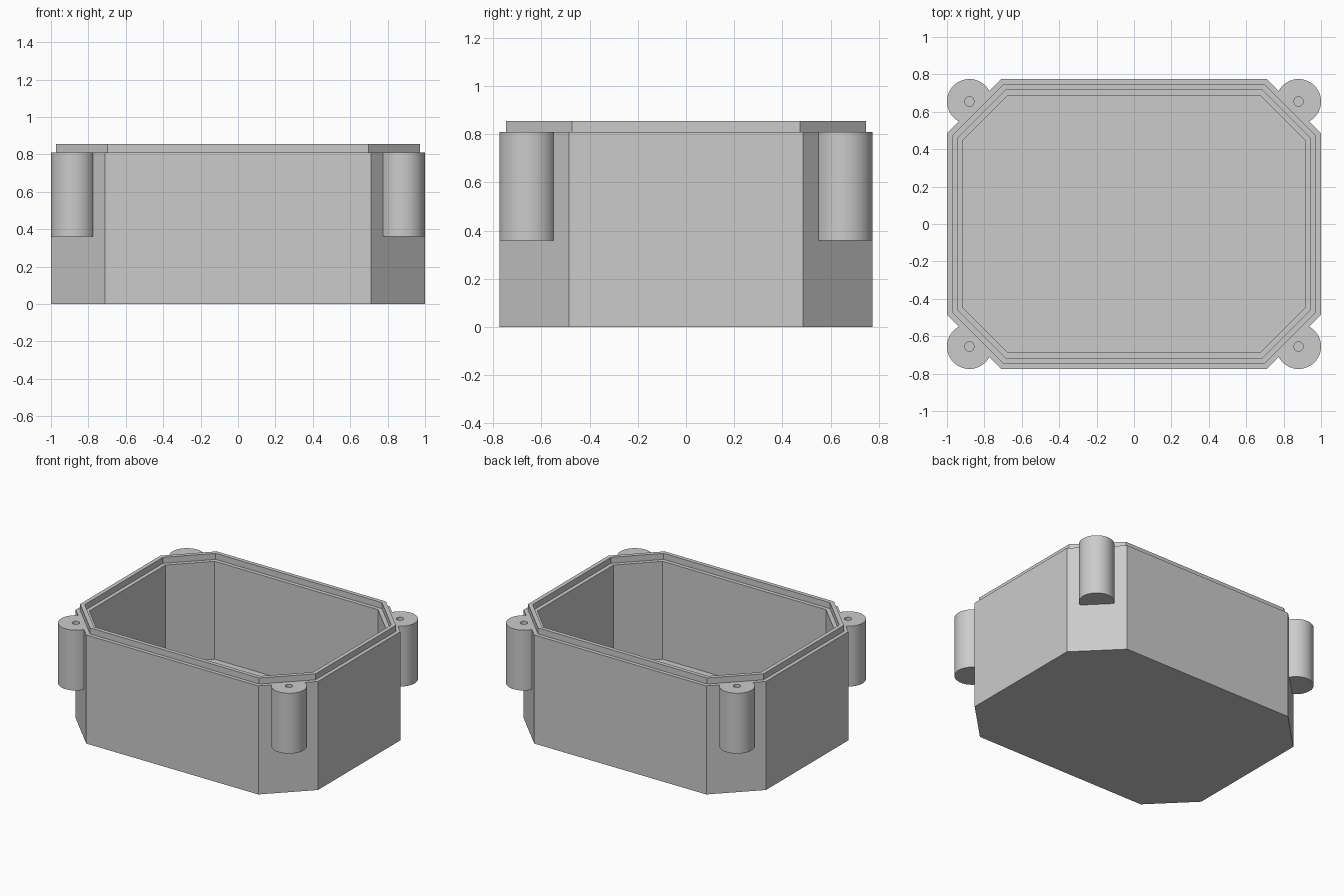
import bpy, bmesh
from math import cos, sin, pi, tan
from mathutils import Vector

if "Cube" in bpy.data.objects:
    bpy.data.objects.remove(bpy.data.objects["Cube"], do_unlink=True)

HALF_X, HALF_Y, CHAMFER = 1.0, 0.775, 0.29
RIM, LIP_TOP, FLOOR = 0.81, 0.855, 0.08

grey = bpy.data.materials.new("light grey plastic")
grey.use_nodes = True
grey.diffuse_color = (0.6, 0.6, 0.6, 1)
grey.node_tree.nodes["Principled BSDF"].inputs["Base Color"].default_value = (0.6, 0.6, 0.6, 1)


def octagon(inset):
    """Chamfered rectangle moved inward by the same amount on every side."""
    x, y = HALF_X - inset, HALF_Y - inset
    c = CHAMFER - inset * (1 - tan(pi / 8))
    return [(x, c - y), (x, y - c), (x - c, y), (c - x, y),
            (-x, y - c), (-x, c - y), (c - x, -y), (x - c, -y)]


def circle(radius, sides):
    return [(radius * cos(2 * pi * i / sides), radius * sin(2 * pi * i / sides))
            for i in range(sides)]


def loft(outlines):
    """Join stacked (outline, height) loops and cap both ends."""
    bm = bmesh.new()
    loops = [[bm.verts.new((x, y, z)) for x, y in pts] for pts, z in outlines]
    for a, b in zip(loops, loops[1:]):
        for i in range(len(a)):
            j = (i + 1) % len(a)
            bm.faces.new((a[i], a[j], b[j], b[i]))
    bm.faces.new(loops[0][::-1])
    bm.faces.new(loops[-1])
    return bm


def finish(bm, name, smooth=False):
    bmesh.ops.recalc_face_normals(bm, faces=bm.faces)
    mesh = bpy.data.meshes.new(name)
    bm.to_mesh(mesh)
    bm.free()
    mesh.materials.append(grey)
    obj = bpy.data.objects.new(name, mesh)
    bpy.context.collection.objects.link(obj)
    if smooth:
        bpy.ops.object.select_all(action='DESELECT')
        obj.select_set(True)
        bpy.context.view_layer.objects.active = obj
        bpy.ops.object.shade_smooth_by_angle()
    return obj


# Open box: outer wall, shoulder, raised lip, inner ledge, cavity and floor
section = [(0, 0), (0, RIM), (0.028, RIM), (0.028, LIP_TOP),
           (0.058, LIP_TOP), (0.058, RIM), (0.087, RIM), (0.087, FLOOR)]
finish(loft([(octagon(d), z) for d, z in section]), "box_body")

# Screw bosses on the chamfered corners, each with a blind hole
BOSS_X, BOSS_Y, BOSS_R, HOLE_R, BOSS_BOTTOM = 0.88, 0.655, 0.12, 0.025, 0.36
for side, sx in (("left", 1), ("right", -1)):
    for end, sy in (("front", -1), ("back", 1)):
        outer, hole = circle(BOSS_R, 48), circle(HOLE_R, 48)
        bm = loft([(outer, BOSS_BOTTOM), (outer, RIM), (hole, RIM), (hole, RIM - 0.35)])
        bmesh.ops.translate(bm, verts=bm.verts, vec=(sx * BOSS_X, sy * BOSS_Y, 0))
        # Trim away the part buried in the wall
        wall_point = Vector((sx * HALF_X, sy * (HALF_Y - CHAMFER), 0))
        bmesh.ops.bisect_plane(bm, geom=bm.verts[:] + bm.edges[:] + bm.faces[:],
                               plane_co=wall_point, plane_no=(sx, sy, 0),
                               clear_inner=True)
        finish(bm, f"screw_boss_{end}_{side}", smooth=True)
